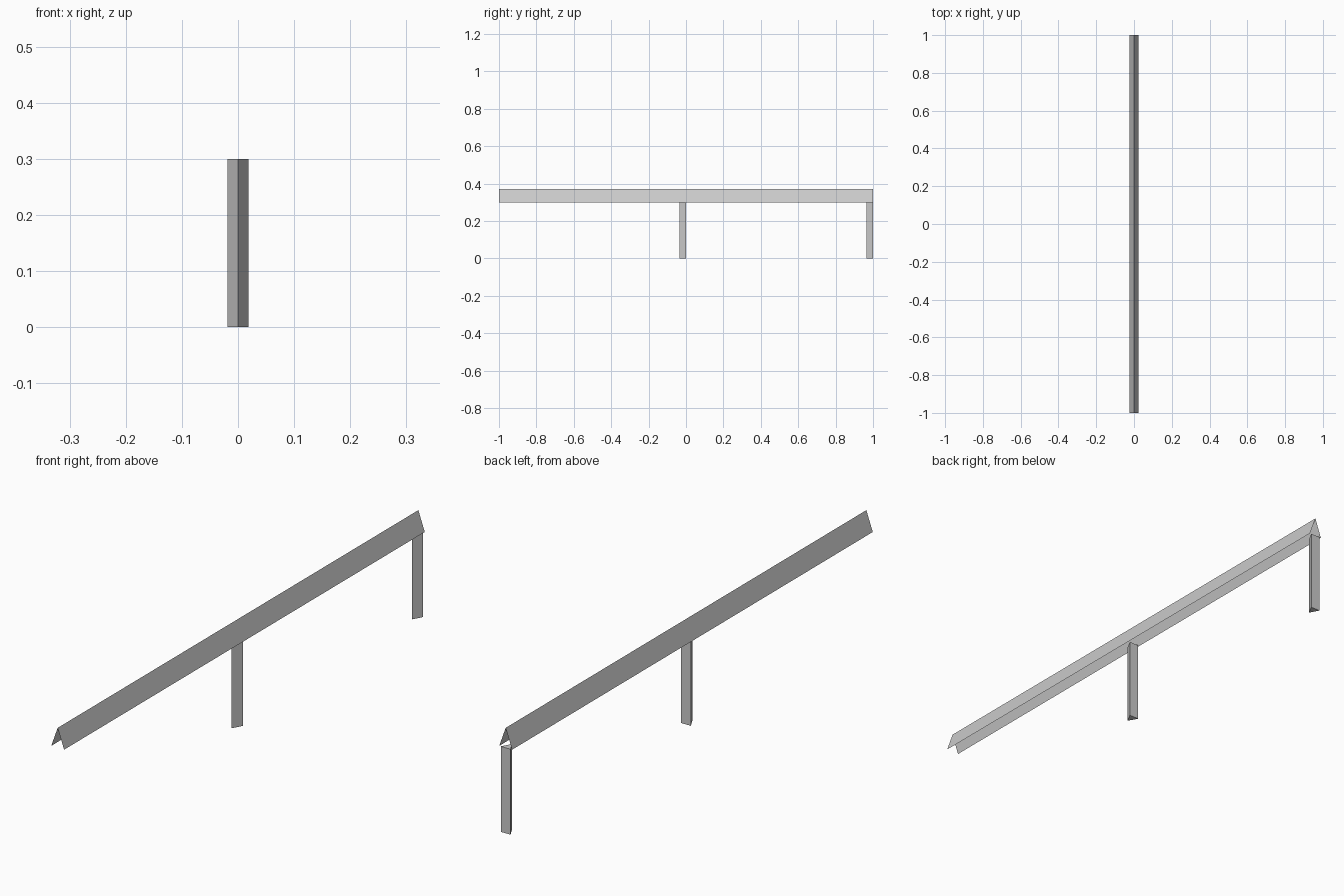
import bpy

if "Cube" in bpy.data.objects:
    bpy.data.objects.remove(bpy.data.objects["Cube"])


def material(name, grey):
    mat = bpy.data.materials.new(name)
    mat.diffuse_color = (grey, grey, grey, 1.0)
    mat.use_nodes = True
    mat.node_tree.nodes["Principled BSDF"].inputs["Base Color"].default_value = mat.diffuse_color
    return mat


def add_mesh(name, verts, faces, mat):
    mesh = bpy.data.meshes.new(name)
    mesh.from_pydata(verts, [], faces)
    mesh.materials.append(mat)
    obj = bpy.data.objects.new(name, mesh)
    bpy.context.collection.objects.link(obj)
    return obj


steel = material("light grey steel", 0.6)

POST_H, TOP_H = 0.30, 0.37

# Rail: thin folded sheet, an upside-down V running the full length
section = [(-0.025, POST_H), (0.0, TOP_H), (0.025, POST_H)]
add_mesh("angle_rail",
         [(x, y, z) for y in (-1, 1) for x, z in section],
         [(0, 1, 4, 3), (1, 2, 5, 4)], steel)

# Posts: three-sided prisms, sharp edge to the front, flat side to the back
for name, y in (("middle_post", 0.0), ("back_post", 1.0)):
    tri = [(0.0, y - 0.035), (0.019, y), (-0.019, y)]
    add_mesh(name,
             [(px, py, z) for z in (0.0, POST_H) for px, py in tri],
             [(0, 1, 4, 3), (1, 2, 5, 4), (2, 0, 3, 5), (2, 1, 0), (3, 4, 5)],
             steel)
